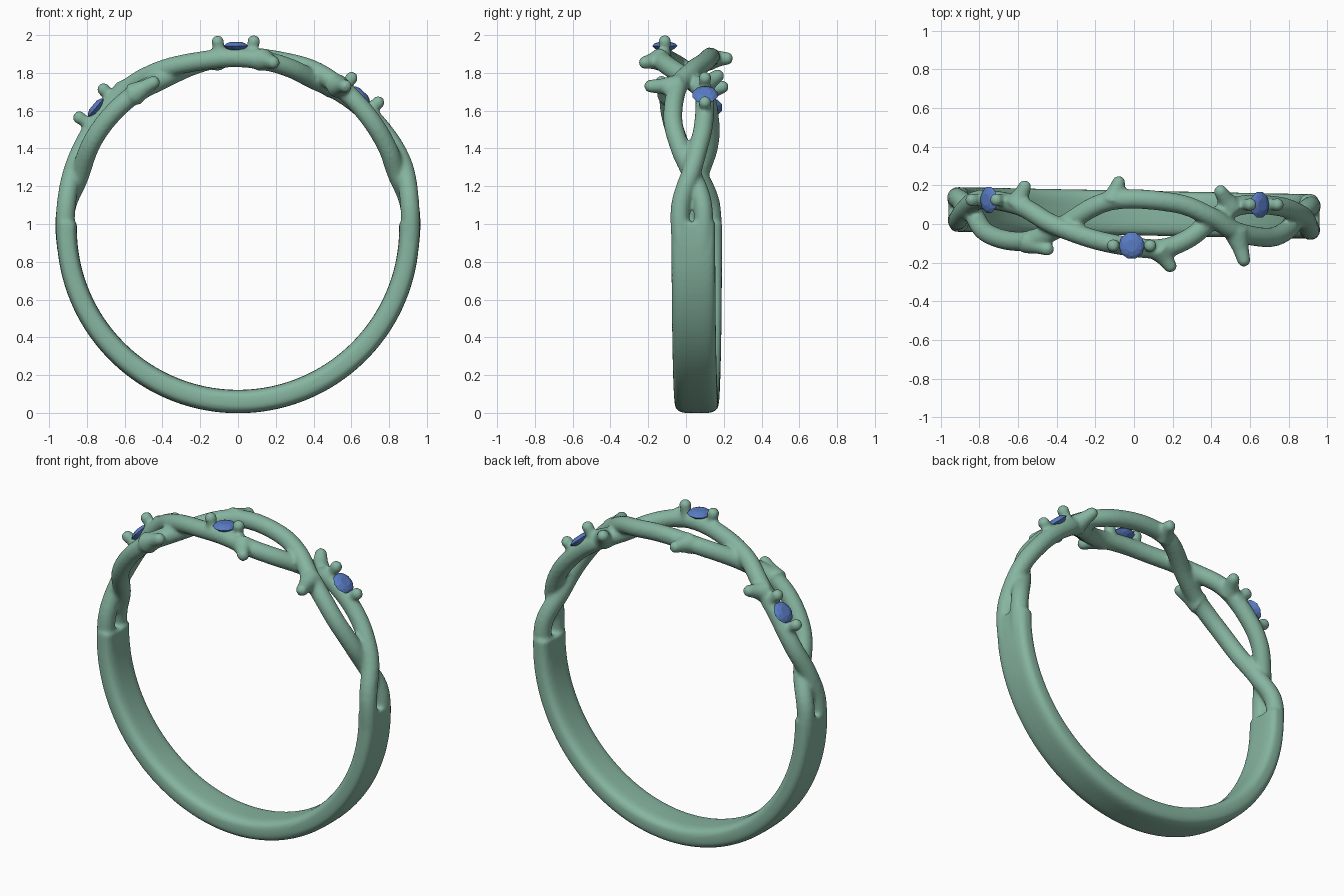
import bpy, bmesh
from math import sin, cos, radians, pi, copysign
from mathutils import Vector, Matrix

if "Cube" in bpy.data.objects:
    bpy.data.objects.remove(bpy.data.objects["Cube"])

CZ = 0.975  # height of the ring centre


def polar(deg, y, r):
    """Angle measured from the top of the ring, positive towards +x."""
    a = radians(deg)
    return Vector((r * sin(a), y, CZ + r * cos(a)))


def material(name, rgb):
    m = bpy.data.materials.new(name)
    m.diffuse_color = (*rgb, 1)
    m.use_nodes = True
    m.node_tree.nodes["Principled BSDF"].inputs["Base Color"].default_value = m.diffuse_color
    return m


def add_object(name, bm, mat):
    bmesh.ops.recalc_face_normals(bm, faces=bm.faces)
    me = bpy.data.meshes.new(name)
    bm.to_mesh(me)
    bm.free()
    ob = bpy.data.objects.new(name, me)
    me.materials.append(mat)
    bpy.context.collection.objects.link(ob)
    return ob


def loft(bm, rings):
    vs = [[bm.verts.new(p) for p in ring] for ring in rings]
    n = len(vs[0])
    for a, b in zip(vs, vs[1:]):
        for i in range(n):
            bm.faces.new((a[i], a[(i + 1) % n], b[(i + 1) % n], b[i]))
    bm.faces.new(vs[0][::-1])
    bm.faces.new(vs[-1])


def spline(keys, steps=6):
    """Catmull-Rom through tuples."""
    k = [Vector(p) for p in keys]
    k = [2 * k[0] - k[1]] + k + [2 * k[-1] - k[-2]]
    out = []
    for i in range(1, len(k) - 2):
        p0, p1, p2, p3 = k[i - 1:i + 3]
        for s in range(steps):
            t = s / steps
            out.append(0.5 * (2 * p1 + (p2 - p0) * t + (2 * p0 - 5 * p1 + 4 * p2 - p3) * t * t
                              + (3 * p1 - p0 - 3 * p2 + p3) * t ** 3))
    return out + [k[-2]]


def tube(bm, pts, radii, ref=None, n=16):
    rings = []
    for i, p in enumerate(pts):
        t = (pts[min(i + 1, len(pts) - 1)] - pts[max(i - 1, 0)]).normalized()
        up = ref if ref else (p - Vector((0, p.y, CZ)))
        u = t.cross(up).normalized()
        v = u.cross(t)
        rings.append([p + radii[i] * (u * cos(2 * pi * j / n) + v * sin(2 * pi * j / n)) for j in range(n)])
    loft(bm, rings)


def ball(bm, p, r):
    bmesh.ops.create_uvsphere(bm, u_segments=16, v_segments=10, radius=r, matrix=Matrix.Translation(p))


body = bmesh.new()

# Lower band: flattened rounded section swept around the lower half
rings = []
for k in range(73):
    deg = 88 + 184 * k / 72
    a = radians(deg)
    low = max(0, -cos(a))
    ro, ri = 0.96 + 0.017 * low, 0.853
    yc = 0.057 - 0.018 * sin(a)
    ring = []
    for j in range(28):
        q = 2 * pi * j / 28
        c = copysign(abs(cos(q)) ** 0.5, cos(q))
        s = copysign(abs(sin(q)) ** 0.65, sin(q))
        ring.append(polar(deg, yc + 0.116 * c, (ro + ri) / 2 + (ro - ri) / 2 * s))
    rings.append(ring)
loft(body, rings)

# Two twining vine strands (angle, y, radius)
vine_a = [(-102, .12, .91), (-84, .135, .917), (-72, .07, .885), (-58, -.045, .9), (-40, -.09, .9),
          (-26, -.02, .885), (-8, .12, .905), (13, .11, .915), (25, .04, .93), (35, -.04, .925),
          (50, -.07, .91), (62, -.03, .9), (71, .03, .89), (83, .09, .917), (100, .085, .91)]
vine_b = [(-102, .03, .91), (-84, .02, .917), (-72, .07, .925), (-62, .12, .93), (-52, .125, .935),
          (-38, .09, .945), (-27, 0, .935), (-13, -.08, .91), (0, -.12, .905), (10, -.125, .9),
          (19, -.07, .893), (27, .02, .885), (36, .09, .9), (44, .1, .912), (55, .09, .925),
          (64, .06, .935), (71, .03, .935), (83, -.03, .917), (100, -.02, .91)]
for keys in (vine_a, vine_b):
    pts = [polar(*p) for p in spline(keys)]
    tube(body, pts, [0.051] * len(pts))

# Thorn stubs: base and tip
thorns = [((-7, .12, .905), (-5, .215, .905)), ((8, -.13, .905), (12, -.217, .9)),
          ((35, -.04, .92), (37, -.187, .945)), ((-38, -.09, .9), (-30, -.13, .895)),
          ((34, .08, .9), (29, .168, .925)), ((-40, .1, .945), (-37, .192, .94))]
for base, tip in thorns:
    b, t = polar(*base), polar(*tip)
    pts = [b.lerp(t, f) for f in (0, .3, .6, 1)]
    tube(body, pts, [.066, .054, .042, .035], ref=Vector((0.3, 0, 1)))
    ball(body, t, .035)

# Prongs either side of every gem: gem (angle, y, r) and tip radius
gems = [(-0.7, -.112, .968, .995), (-49.5, .125, .988, 1.025), (42.5, .1, .963, .998)]
for deg, y, r, tip_r in gems:
    for s in (-1, 1):
        b, t = polar(deg + s * 5.2, y, .91), polar(deg + s * 5.5, y, tip_r)
        tube(body, [b, b.lerp(t, .5), t], [.036, .03, .032], ref=Vector((0, 1, 0)))
        ball(body, t, .035)

# Fuse the metal into one soft surface
ring_body = add_object("ring_band", body, material("green_metal", (0.24, 0.46, 0.35)))
rm = ring_body.modifiers.new("fuse", 'REMESH')
rm.mode = 'VOXEL'
rm.voxel_size = 0.011
rm.use_smooth_shade = True
sm = ring_body.modifiers.new("soften", 'SMOOTH')
sm.factor = 0.5
sm.iterations = 5

# Faceted oval gems
blue = material("blue_gem", (0.1, 0.2, 0.55))
for name, (deg, y, r, _) in zip(("gem_top", "gem_left", "gem_right"), gems):
    bm = bmesh.new()
    n = 10
    prof = [(.02, -.03), (.048, -.016), (.067, 0), (.052, .013), (.03, .021)]
    loft(bm, [[Vector((q * cos(2 * pi * (j + .5 * (i % 2)) / n), 1.05 * q * sin(2 * pi * (j + .5 * (i % 2)) / n), h))
               for j in range(n)] for i, (q, h) in enumerate(prof)])
    bmesh.ops.triangulate(bm, faces=[f for f in bm.faces if len(f.verts) == 4])
    gem = add_object(name, bm, blue)
    gem.matrix_world = Matrix.Translation(polar(deg, y, r)) @ Matrix.Rotation(radians(deg), 4, 'Y')
